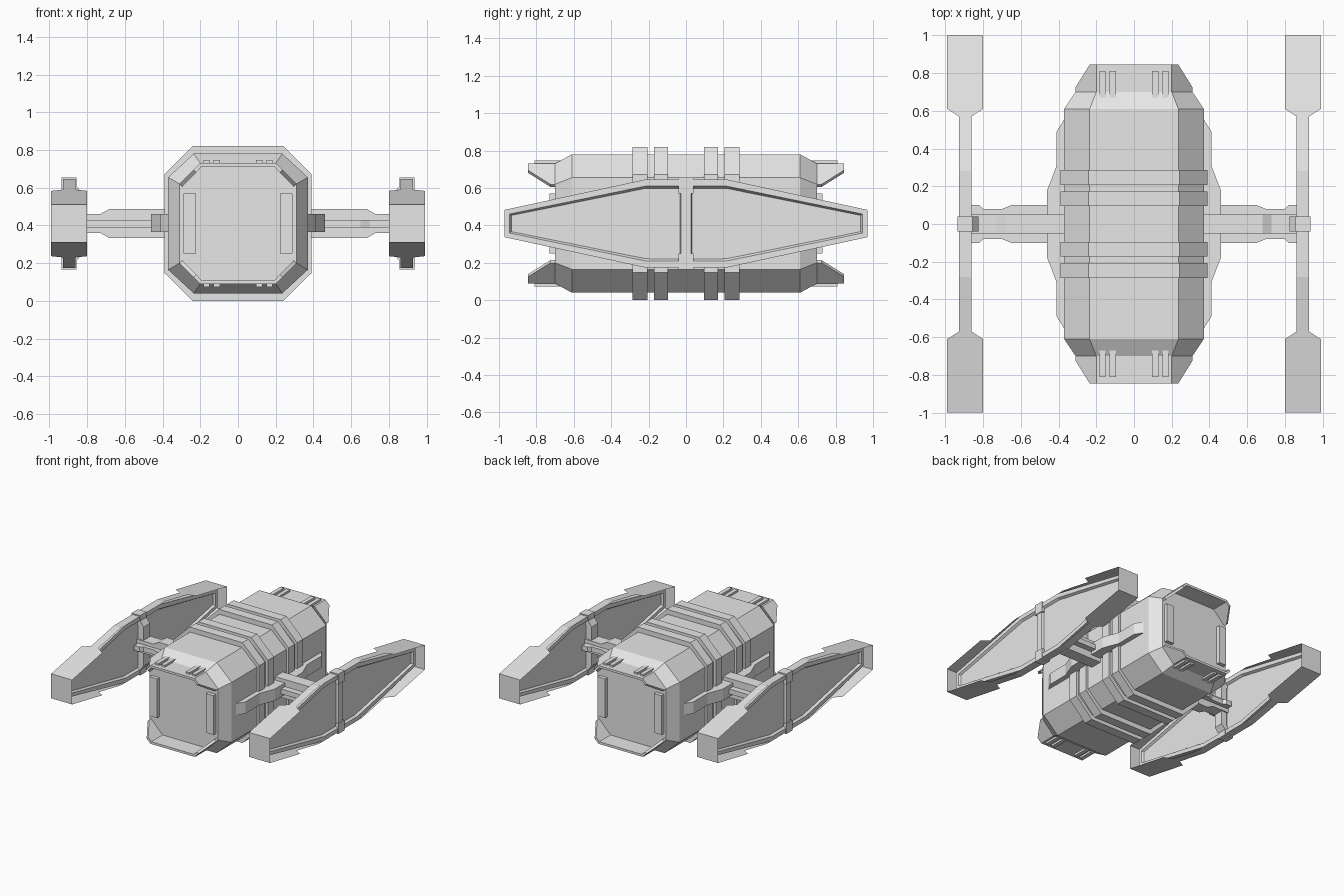
import bpy, bmesh
from mathutils import Vector

if "Cube" in bpy.data.objects:
    bpy.data.objects.remove(bpy.data.objects["Cube"], do_unlink=True)

grey = bpy.data.materials.new("hull_grey")
grey.use_nodes = True
colour = (0.8, 0.8, 0.8, 1)
grey.diffuse_color = colour
grey.node_tree.nodes["Principled BSDF"].inputs["Base Color"].default_value = colour
MID = 0.41  # height of the model's centre line


def finish(name, bm, normals=True):
    if normals:
        bmesh.ops.recalc_face_normals(bm, faces=bm.faces)
    mesh = bpy.data.meshes.new(name)
    bm.to_mesh(mesh)
    bm.free()
    mesh.materials.append(grey)
    obj = bpy.data.objects.new(name, mesh)
    bpy.context.collection.objects.link(obj)
    return obj


def loft(name, rings):
    """Closed solid through rings of equal length."""
    bm = bmesh.new()
    loops = [[bm.verts.new(p) for p in ring] for ring in rings]
    n = len(loops[0])
    for a, b in zip(loops, loops[1:]):
        for i in range(n):
            bm.faces.new((a[i], a[(i + 1) % n], b[(i + 1) % n], b[i]))
    bm.faces.new(loops[0])
    bm.faces.new(loops[-1])
    return finish(name, bm)


def prism(name, points, axis, lo, hi):
    """Extrude a 2D profile along an axis."""
    def at(p, d):
        v = list(p)
        v.insert(axis, d)
        return v
    return loft(name, [[at(p, lo) for p in points], [at(p, hi) for p in points]])


def box(name, x, y, z):
    return prism(name, [(x[0], y[0]), (x[1], y[0]), (x[1], y[1]), (x[0], y[1])], 2, *z)


def octagon(y, half_x, half_z, flat_x, flat_z):
    quarter = [(half_x, flat_z), (flat_x, half_z)]
    pts = quarter + [(-x, z) for x, z in quarter[::-1]]
    pts += [(-x, -z) for x, z in pts]
    return [(x, y, MID + z) for x, z in pts]


# Hull with tapered ends
end = (0.31, 0.32, 0.2, 0.21)
body = (0.37, 0.37, 0.235, 0.245)
loft("hull", [octagon(-0.7, *end), octagon(-0.61, *body),
              octagon(0.61, *body), octagon(0.7, *end)])

# Raised bands around the hull
for s in (-1, 1):
    for n, (a, b) in enumerate([(0.095, 0.172), (0.207, 0.285)]):
        loft(f"hull_band_{n}_{s}", [octagon(s * y, 0.39, 0.41, 0.24, 0.262) for y in (a, b)])

# Hoods, vents and vertical bars at both ends
for sy in (-1, 1):
    for sz in (-1, 1):
        bm = bmesh.new()

        def hood_face(points):
            bm.faces.new([bm.verts.new((x, sy * y, MID + sz * z)) for x, y, z in points])

        hood_face([(-0.2, 0.69, 0.32), (0.2, 0.69, 0.32), (0.2, 0.845, 0.32), (-0.2, 0.845, 0.32)])
        for sx in (-1, 1):
            hood_face([(sx * 0.2, 0.69, 0.32), (sx * 0.2, 0.845, 0.32), (sx * 0.235, 0.845, 0.285),
                       (sx * 0.31, 0.725, 0.21), (sx * 0.31, 0.69, 0.21)])
        bmesh.ops.remove_doubles(bm, verts=bm.verts, dist=0.001)
        bmesh.ops.recalc_face_normals(bm, faces=bm.faces)
        top = max(bm.faces, key=lambda f: f.calc_area())
        if top.normal.z * sz < 0:
            bmesh.ops.reverse_faces(bm, faces=bm.faces)
        hood = finish(f"end_hood_{sy}_{sz}", bm, False)
        solid = hood.modifiers.new("thickness", "SOLIDIFY")
        solid.thickness = 0.02
        solid.offset = -1

        for sx in (-1, 1):
            for n, x in enumerate((0.112, 0.167)):
                box(f"vent_rib_{n}_{sx}_{sy}_{sz}", (sx * (x - 0.017), sx * (x + 0.017)),
                    (sy * 0.67, sy * 0.81), (MID + sz * 0.31, MID + sz * 0.336))
    for sx in (-1, 1):
        box(f"end_bar_{sx}_{sy}", (sx * 0.222, sx * 0.29), (sy * 0.69, sy * 0.73), (0.25, 0.57))


def both_ways(points):
    """Mirror a half profile in its second coordinate."""
    return points + [(a, -b) for a, b in points[::-1]]


def raised(points):
    return [(a, MID + b) for a, b in points]


for s in (-1, 1):
    # Side fairing and cross-shaped strut
    fairing = both_ways([(s * x, y) for x, y in
                         [(0.36, 0.57), (0.41, 0.49), (0.41, 0.31), (0.46, 0.18)]])
    prism(f"side_fairing_{s}", fairing, 2, 0.365, 0.46)
    web = both_ways([(s * x, z) for x, z in
                     [(0.36, 0.078), (0.68, 0.078), (0.73, 0.05), (0.89, 0.05)]])
    prism(f"strut_web_{s}", raised(web), 1, -0.05, 0.05)
    deck = both_ways([(s * x, y) for x, y in
                      [(0.36, 0.1), (0.65, 0.1), (0.7, 0.08), (0.8, 0.08), (0.82, 0.1), (0.87, 0.1)]])
    prism(f"strut_deck_{s}", deck, 2, 0.39, 0.43)

    # Panels with recessed faces, one fore and one aft
    for sy in (-1, 1):
        outline = both_ways([(sy * y, z) for y, z in
                             [(0.0, 0.23), (0.035, 0.235), (0.22, 0.235), (0.97, 0.073)]])
        panel = prism(f"pod_panel_{s}_{sy}", raised(outline), 0, s * 0.863, s * 0.928)
        bm = bmesh.new()
        bm.from_mesh(panel.data)
        sides = [f for f in bm.faces if abs(f.normal.x) > 0.9]
        bmesh.ops.inset_individual(bm, faces=sides, thickness=0.035)
        bmesh.ops.inset_individual(bm, faces=sides, thickness=0.012, depth=-0.018)
        bm.to_mesh(panel.data)
        bm.free()

    # Thin rim around the pod, wide at its ends
    quarter = [(0.28, 0.235, 0.033), (0.57, 0.18, 0.033), (0.61, 0.173, 0.095), (1.0, 0.1, 0.095)]
    half = quarter + [(y, -z, w) for y, z, w in quarter[::-1]]
    rim = half + [(-y, -z, w) for y, z, w in half]
    bm = bmesh.new()
    pairs = [[bm.verts.new((s * 0.895 + d * w, y, MID + z)) for d in (-1, 1)] for y, z, w in rim]
    for a, b in zip(pairs, pairs[1:] + pairs[:1]):
        bm.faces.new((a[0], a[1], b[1], b[0]))
    finish(f"pod_rim_{s}", bm)

    # Clips joining the pod to the strut
    for sz in (-1, 1):
        clip = [(0.935, 0.245), (0.857, 0.245), (0.857, 0.2), (0.825, 0.16),
                (0.825, 0.04), (0.87, 0.04), (0.87, 0.16), (0.935, 0.16)]
        prism(f"pod_clip_{s}_{sz}", raised([(s * x, sz * z) for x, z in clip]), 1, -0.04, 0.04)
